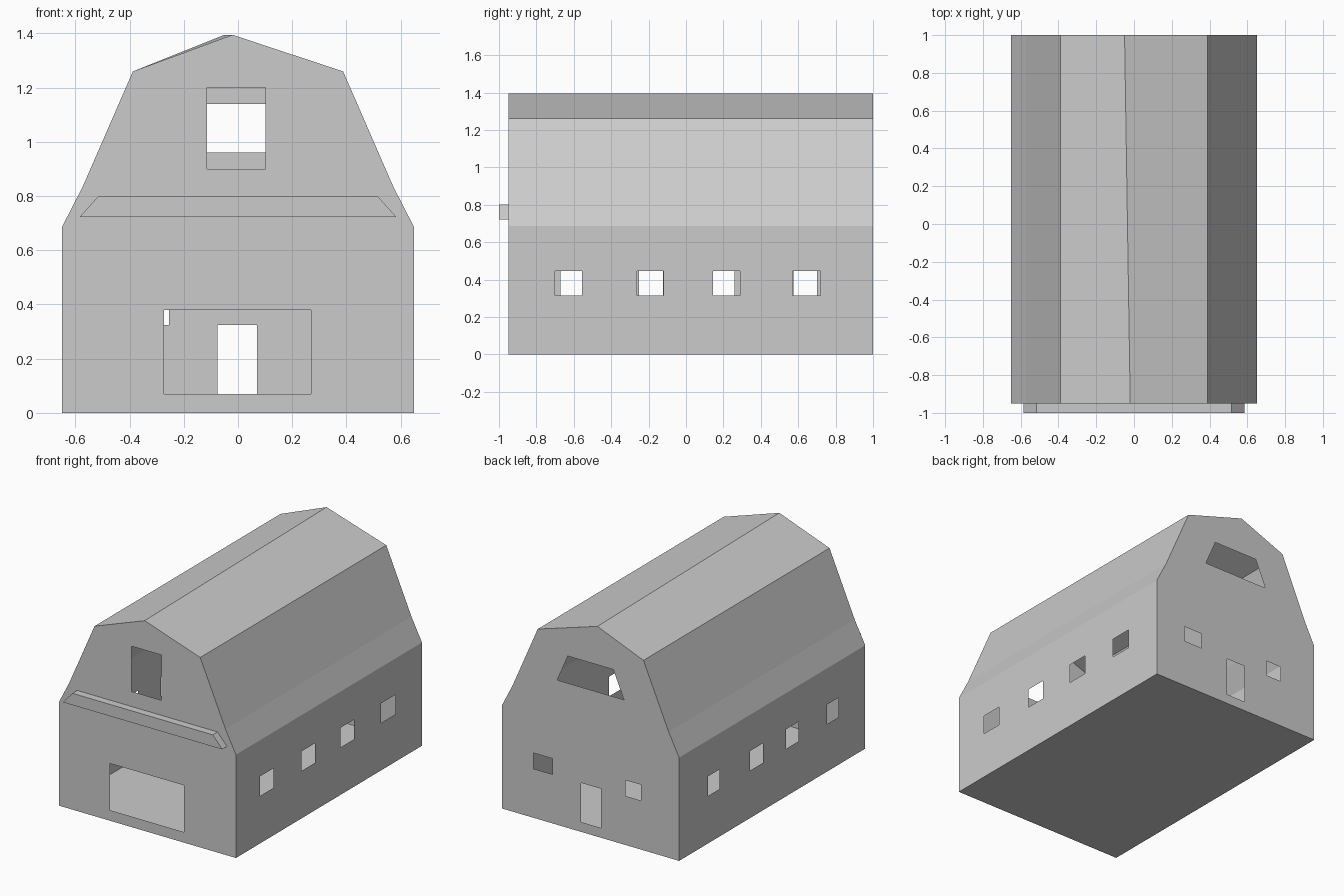
import bpy
import bmesh
from mathutils import Vector

default = bpy.data.objects.get("Cube")
if default:
    bpy.data.objects.remove(default, do_unlink=True)

HALF_W, FRONT, BACK = 0.65, -0.95, 1.0
EAVE = 0.685

grey = bpy.data.materials.new("plain grey")
grey.use_nodes = True
grey.diffuse_color = (0.6, 0.6, 0.6, 1)
grey.node_tree.nodes["Principled BSDF"].inputs["Base Color"].default_value = grey.diffuse_color


def finish(bm, name):
    mesh = bpy.data.meshes.new(name)
    bm.to_mesh(mesh)
    bm.free()
    mesh.materials.append(grey)
    obj = bpy.data.objects.new(name, mesh)
    bpy.context.collection.objects.link(obj)
    return obj


def rect(a0, a1, z0, z1):
    return [(a0, z0), (a1, z0), (a1, z1), (a0, z1)]


def wall(name, outline, holes, place, outward):
    """Thin flat wall with openings; place maps 2D points into space."""
    bm = bmesh.new()
    for loop in [outline] + holes:
        verts = [bm.verts.new(place(a, z)) for a, z in loop]
        for i, v in enumerate(verts):
            bm.edges.new((v, verts[i - 1]))
    normal = Vector(outward)
    bmesh.ops.triangle_fill(bm, edges=bm.edges[:], use_beauty=True, normal=normal)
    for f in bm.faces:
        f.normal_update()
        if f.normal.dot(normal) < 0:
            f.normal_flip()
    return finish(bm, name)


def roof_line(ridge_x):
    """Gambrel profile from the left eave over the ridge to the right eave."""
    side = [(HALF_W, EAVE), (0.573, 0.835), (0.388, 1.26)]
    return side + [(ridge_x, 1.395)] + [(-x, z) for x, z in reversed(side)]


front_roof, back_roof = roof_line(-0.02), roof_line(-0.05)
base = [(-HALF_W, 0), (HALF_W, 0)]

# Gable walls with doors, lofts and small windows
wall("front_wall", base + front_roof,
     [rect(-0.273, 0.27, 0.07, 0.38), rect(-0.115, 0.102, 0.9, 1.2)],
     lambda a, z: (a, FRONT, z), (0, -1, 0))
loft = [(-0.245, 0.96), (0.245, 0.96), (0.167, 1.14), (-0.167, 1.14)]
wall("back_wall", base + back_roof,
     [loft, rect(-0.075, 0.07, 0.065, 0.325),
      rect(-0.37, -0.255, 0.325, 0.43), rect(0.28, 0.42, 0.325, 0.43)],
     lambda a, z: (a, BACK, z), (0, 1, 0))

# Long side walls, each with four windows
side_windows = {
    "left": (1, [(-0.7, -0.555), (-0.262, -0.12), (0.145, 0.29), (0.57, 0.72)]),
    "right": (-1, [(-0.67, -0.55), (-0.25, -0.122), (0.12, 0.26), (0.575, 0.7)]),
}
for name, (sign, spans) in side_windows.items():
    wall(name + "_wall", rect(FRONT, BACK, 0, EAVE),
         [rect(y0, y1, 0.315, 0.445) for y0, y1 in spans],
         lambda a, z: (sign * HALF_W, a, z), (sign, 0, 0))

# Floor
wall("floor", rect(-HALF_W, HALF_W, FRONT, BACK), [],
     lambda a, b: (a, b, 0), (0, 0, -1))

# Gambrel roof lofted between the two gables
bm = bmesh.new()
front = [bm.verts.new((x, FRONT, z)) for x, z in front_roof]
back = [bm.verts.new((x, BACK, z)) for x, z in back_roof]
for i in range(len(front) - 1):
    bm.faces.new((front[i], back[i], back[i + 1], front[i + 1]))
bm.normal_update()
for f in bm.faces:
    if f.normal.z < 0:
        f.normal_flip()
finish(bm, "roof")

# Ledge across the front with slanted ends
bm = bmesh.new()
profile = [(-0.585, 0.722), (0.585, 0.722), (0.515, 0.8), (-0.515, 0.8)]
face = bm.faces.new([bm.verts.new((x, FRONT, z)) for x, z in profile])
ext = bmesh.ops.extrude_face_region(bm, geom=[face], use_keep_orig=True)
moved = [g for g in ext["geom"] if isinstance(g, bmesh.types.BMVert)]
bmesh.ops.translate(bm, verts=moved, vec=(0, -1 - FRONT, 0))
bmesh.ops.recalc_face_normals(bm, faces=bm.faces[:])
finish(bm, "front_ledge")
